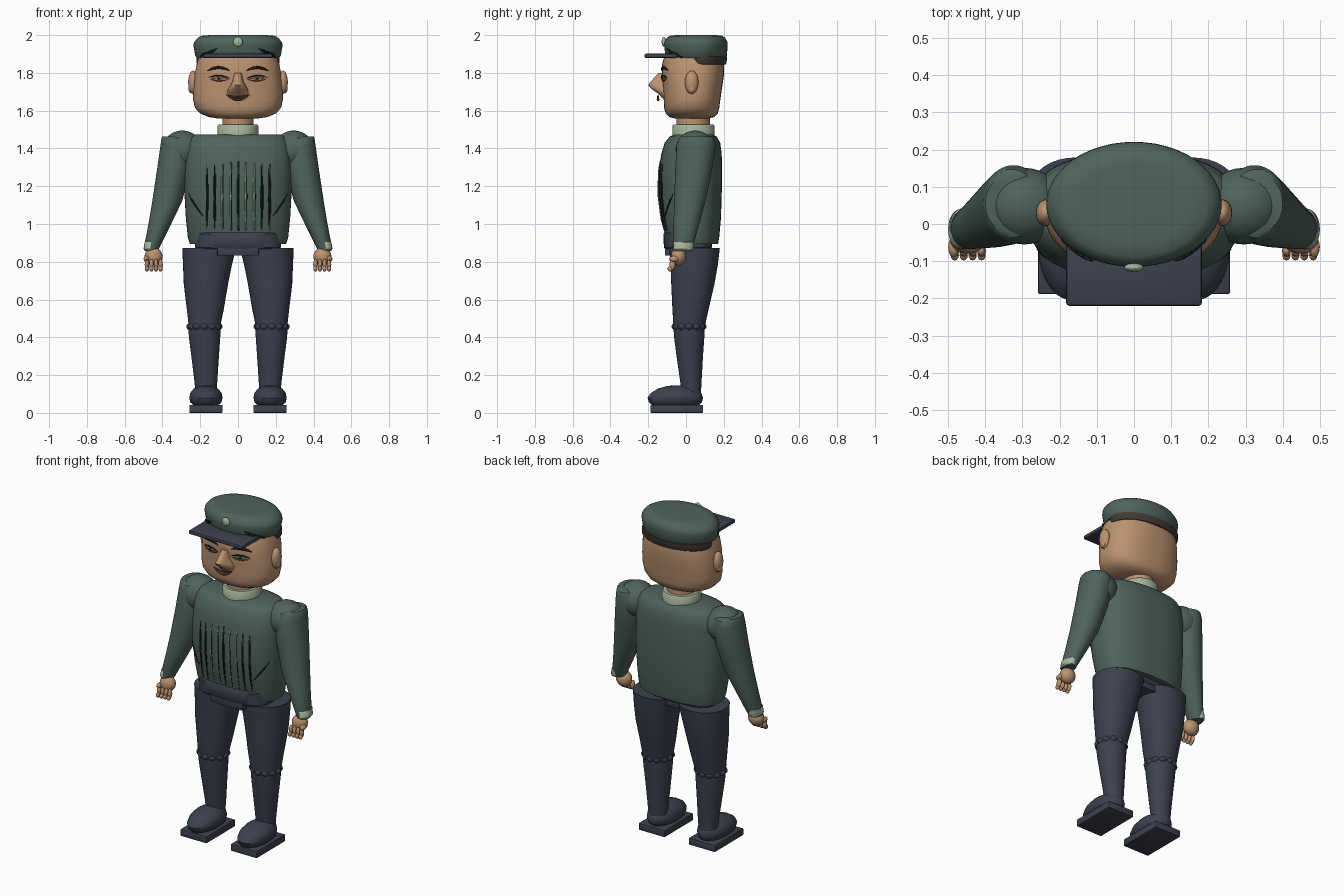
import bpy, bmesh, math
from mathutils import Vector


def colour(name, rgb):
    m = bpy.data.materials.new(name)
    m.diffuse_color = (*rgb, 1)
    return m


GREEN = colour("jacket green", (0.078, 0.125, 0.105))
NAVY = colour("trouser navy", (0.046, 0.053, 0.078))
SKIN = colour("skin", (0.50, 0.29, 0.165))
PALE = colour("pale green", (0.38, 0.46, 0.33))
BROWN = colour("hair brown", (0.055, 0.045, 0.036))
BLACK = colour("black", (0.012, 0.013, 0.015))
LIP = colour("lip brown", (0.13, 0.06, 0.038))


def finish(bm, name, mat, angle=40):
    bmesh.ops.recalc_face_normals(bm, faces=bm.faces)
    me = bpy.data.meshes.new(name)
    bm.to_mesh(me)
    bm.free()
    ob = bpy.data.objects.new(name, me)
    bpy.context.collection.objects.link(ob)
    me.materials.append(mat)
    bpy.ops.object.select_all(action='DESELECT')
    ob.select_set(True)
    bpy.context.view_layer.objects.active = ob
    bpy.ops.object.shade_smooth_by_angle(angle=math.radians(angle))
    return ob


def loft(name, mat, rings, n=2.0, seg=40, s=1):
    """Skin of superellipse rings (z, cx, cy, rx, ry), closed at both ends."""
    bm = bmesh.new()
    loops = []
    for z, cx, cy, rx, ry in rings:
        loop = []
        for i in range(seg):
            a = 2 * math.pi * i / seg
            c, d = math.cos(a), math.sin(a)
            x = math.copysign(abs(c) ** (2 / n), c) * rx
            y = math.copysign(abs(d) ** (2 / n), d) * ry
            loop.append(bm.verts.new((s * cx + x, cy + y, z)))
        loops.append(loop)
    for a, b in zip(loops, loops[1:]):
        for i in range(seg):
            j = (i + 1) % seg
            bm.faces.new((a[i], a[j], b[j], b[i]))
    bm.faces.new(loops[0])
    bm.faces.new(loops[-1])
    return finish(bm, name, mat)


def front(rings, x, z, n, lift=0.0):
    """Point on the front surface of a loft."""
    z = min(max(z, rings[0][0]), rings[-1][0])
    for a, b in zip(rings, rings[1:]):
        if a[0] <= z <= b[0]:
            t = (z - a[0]) / (b[0] - a[0])
            _, cx, cy, rx, ry = [p + (q - p) * t for p, q in zip(a, b)]
            u = min(abs((x - cx) / rx), 1)
            return Vector((x, cy - ry * (1 - u ** n) ** (1 / n) - lift, z))


def ball(name, mat, loc, size, seg=20):
    bm = bmesh.new()
    bmesh.ops.create_uvsphere(bm, u_segments=seg, v_segments=seg // 2, radius=1)
    bmesh.ops.scale(bm, vec=size, verts=bm.verts)
    bmesh.ops.translate(bm, vec=loc, verts=bm.verts)
    return finish(bm, name, mat)


def box(name, mat, lo, hi, bevel=0.006):
    bm = bmesh.new()
    bmesh.ops.create_cube(bm, size=1)
    lo, hi = Vector(lo), Vector(hi)
    bmesh.ops.scale(bm, vec=hi - lo, verts=bm.verts)
    bmesh.ops.translate(bm, vec=(lo + hi) / 2, verts=bm.verts)
    bmesh.ops.bevel(bm, geom=bm.edges[:], offset=bevel, segments=2, affect='EDGES', profile=0.5)
    return finish(bm, name, mat)


def stroke(name, mat, pts, width, taper=0.25):
    """Thin tapered line through points."""
    cu = bpy.data.curves.new(name, 'CURVE')
    cu.dimensions = '3D'
    cu.bevel_depth = width
    cu.bevel_resolution = 1
    cu.use_fill_caps = True
    sp = cu.splines.new('POLY')
    sp.points.add(len(pts) - 1)
    for i, p in enumerate(pts):
        sp.points[i].co = (*p, 1)
        sp.points[i].radius = taper + (1 - taper) * math.sin(math.pi * i / (len(pts) - 1))
    tmp = bpy.data.objects.new(name, cu)
    bm = bmesh.new()
    bpy.context.collection.objects.link(tmp)
    bpy.context.view_layer.update()
    me = bpy.data.meshes.new_from_object(tmp.evaluated_get(bpy.context.evaluated_depsgraph_get()))
    bm.from_mesh(me)
    bpy.data.objects.remove(tmp)
    return finish(bm, name, mat, 60)


def arc(a, b, rise, count=9):
    """(x, z) points from a to b bowed upward by rise."""
    for i in range(count):
        t = i / (count - 1)
        yield a[0] + (b[0] - a[0]) * t, a[1] + (b[1] - a[1]) * t + rise * 4 * t * (1 - t)


# Torso, belt and pelvis
TORSO = [(0.895, 0, 0.035, 0.255, 0.135), (0.93, 0, 0.034, 0.266, 0.142), (1.03, 0, 0.027, 0.276, 0.158),
         (1.15, 0, 0.022, 0.283, 0.167), (1.28, 0, 0.023, 0.284, 0.168), (1.37, 0, 0.029, 0.28, 0.16),
         (1.43, 0, 0.034, 0.27, 0.147), (1.462, 0, 0.038, 0.25, 0.125), (1.475, 0, 0.04, 0.225, 0.10)]
loft("jacket_body", GREEN, TORSO, 2.6, 56)
loft("belt", NAVY, [(0.868, 0, 0.01, 0.22, 0.12), (0.876, 0, 0.01, 0.228, 0.127),
                    (0.948, 0, 0.01, 0.228, 0.13), (0.956, 0, 0.01, 0.222, 0.124)], 3.2, 48)
box("pelvis", NAVY, (-0.11, -0.112, 0.832), (0.11, 0.13, 0.9))

# Chest stripes and slanted pockets
for x in (-0.165, -0.125, -0.085, -0.04, 0, 0.04, 0.085, 0.125, 0.165):
    top = 1.33 - 0.08 * abs(x)
    pts = [front(TORSO, x, 0.965 + (top - 0.965) * i / 12, 2.6, 0.001) for i in range(13)]
    stroke("chest_stripe", PALE if abs(x) in (0.04, 0.085) else BLACK, pts, 0.005, 0.3)
    pts = [p + Vector((0.006, 0.001, 0)) for p in pts]
    stroke("stripe_shadow", BLACK, pts, 0.003, 0.3)
for s in (1, -1):
    for k in range(3):
        a, b = (0.18 + 0.022 * k, 1.04 + 0.028 * k), (0.225 + 0.018 * k, 1.105 + 0.028 * k)
        stroke("pocket_line", BLACK, [front(TORSO, s * x, z, 2.6, 0.001) for x, z in arc(a, b, -0.008)], 0.004)

# Collar and neck
loft("collar", PALE, [(1.46, 0, 0.04, 0.108, 0.112), (1.518, 0, 0.04, 0.108, 0.112),
                      (1.526, 0, 0.04, 0.102, 0.106)])
loft("neck", SKIN, [(1.50, 0, 0.038, 0.083, 0.088), (1.60, 0, 0.038, 0.083, 0.088)])

# Head, nose and ears
HEAD = [(1.558, 0, 0.03, 0.10, 0.085), (1.566, 0, 0.03, 0.155, 0.118), (1.585, 0, 0.03, 0.20, 0.138),
        (1.615, 0, 0.03, 0.228, 0.146), (1.66, 0, 0.032, 0.238, 0.15), (1.72, 0, 0.035, 0.237, 0.156),
        (1.79, 0, 0.037, 0.23, 0.164), (1.85, 0, 0.038, 0.218, 0.164), (1.90, 0, 0.04, 0.20, 0.15)]
loft("head", SKIN, HEAD, 2.4, 56)
loft("nose", SKIN, [(1.665, 0, -0.105, 0.04, 0.02), (1.69, 0, -0.11, 0.056, 0.036), (1.712, 0, -0.118, 0.054, 0.062),
                    (1.735, 0, -0.12, 0.04, 0.08), (1.752, 0, -0.12, 0.03, 0.07),
                    (1.80, 0, -0.115, 0.02, 0.028)], 2, 24)
for s in (1, -1):
    ball("ear", SKIN, (s * 0.238, 0.03, 1.75), (0.026, 0.036, 0.062))
    ball("ear_lobe", SKIN, (s * 0.25, 0.03, 1.715), (0.013, 0.02, 0.022), 12)

# Brows, eyes and mouth
for s in (1, -1):
    def face_line(name, mat, a, b, rise, w, lift):
        stroke(name, mat, [front(HEAD, s * x, z, 2.4, lift) for x, z in arc(a, b, rise)], w)
    face_line("brow", BLACK, (0.045, 1.812), (0.16, 1.812), 0.016, 0.009, 0.004)
    face_line("upper_lid", BLACK, (0.045, 1.772), (0.155, 1.776), 0.011, 0.005, 0.006)
    face_line("eye_slit", PALE, (0.055, 1.77), (0.148, 1.771), 0.001, 0.006, 0.003)
    face_line("lower_lid", LIP, (0.05, 1.766), (0.15, 1.768), -0.009, 0.004, 0.005)
    ball("pupil", BLACK, front(HEAD, s * 0.10, 1.771, 2.4, 0.007), (0.012, 0.004, 0.006), 12)
s = 1
stroke("upper_lip", LIP, [front(HEAD, x, z, 2.4, 0.03) for x, z in arc((-0.066, 1.685), (0.066, 1.685), -0.013)], 0.006)
stroke("lower_lip", LIP, [front(HEAD, x, z, 2.4, 0.03) for x, z in arc((-0.06, 1.682), (0.06, 1.682), -0.025)], 0.008)

# Cap with visor, hair band and badge
CAP = [(1.88, 0, 0.053, 0.218, 0.156), (1.89, 0, 0.053, 0.226, 0.163), (1.945, 0, 0.053, 0.236, 0.168),
       (1.962, 0, 0.053, 0.233, 0.167), (1.985, 0, 0.053, 0.214, 0.155), (1.996, 0, 0.053, 0.195, 0.14),
       (2.0, 0, 0.053, 0.15, 0.105)]
loft("cap", GREEN, CAP, 2, 48)
loft("hair_band", BROWN, [(1.845, 0, 0.085, 0.215, 0.125), (1.852, 0, 0.085, 0.22, 0.13),
                          (1.887, 0, 0.085, 0.22, 0.132)], 2, 40)
box("visor", NAVY, (-0.183, -0.22, 1.878), (0.183, -0.03, 1.902), 0.009)
ball("badge", PALE, (0, -0.117, 1.964), (0.026, 0.012, 0.026))
for s in (1, -1):
    for k in range(4):
        a, b = (0.11 + 0.022 * k, 1.93 - 0.008 * k), (0.165 + 0.012 * k, 1.875 - 0.002 * k)
        stroke("hair_strand", BLACK, [front(CAP, s * x, max(z, 1.881), 2, 0.006) for x, z in arc(a, b, 0.006)], 0.006)

for s in (1, -1):
    # Sleeve, shoulder and cuff
    loft("sleeve", GREEN, [(0.858, 0.460, -0.018, 0.035, 0.047), (0.87, 0.459, -0.017, 0.040, 0.051),
                           (1.0, 0.414, 0.002, 0.060, 0.068), (1.12, 0.375, 0.02, 0.079, 0.083),
                           (1.28, 0.342, 0.04, 0.088, 0.097), (1.42, 0.324, 0.054, 0.086, 0.104),
                           (1.455, 0.33, 0.055, 0.075, 0.092), (1.464, 0.34, 0.055, 0.06, 0.075)], s=s)
    ball("shoulder", GREEN, (s * 0.295, 0.048, 1.392), (0.107, 0.103, 0.103), 32)
    loft("cuff", PALE, [(0.862, 0.468, -0.014, 0.028, 0.049), (0.868, 0.467, -0.014, 0.033, 0.054),
                        (0.902, 0.462, -0.012, 0.033, 0.054), (0.908, 0.46, -0.012, 0.028, 0.049)], s=s, seg=24)
    # Hand
    ball("palm", SKIN, (s * 0.447, -0.04, 0.828), (0.048, 0.04, 0.048))
    for k in range(4):
        x = s * (0.41 + 0.024 * k)
        ball("finger", SKIN, (x, -0.072, 0.785), (0.012, 0.016, 0.03), 12)
        ball("fingertip", SKIN, (x, -0.084, 0.763), (0.011, 0.014, 0.015), 12)
    ball("thumb", SKIN, (s * 0.485, -0.062, 0.815), (0.015, 0.028, 0.016), 12)

    # Trouser leg with scalloped knee
    loft("upper_leg", NAVY, [(0.45, 0.178, 0.016, 0.082, 0.082), (0.55, 0.173, 0.024, 0.098, 0.096),
                             (0.68, 0.170, 0.036, 0.117, 0.114), (0.78, 0.162, 0.043, 0.129, 0.125),
                             (0.872, 0.153, 0.045, 0.142, 0.134)], 2.2, s=s)
    loft("lower_leg", NAVY, [(0.10, 0.17, 0.027, 0.055, 0.052), (0.16, 0.17, 0.026, 0.06, 0.056),
                             (0.30, 0.174, 0.02, 0.073, 0.07), (0.40, 0.177, 0.017, 0.083, 0.08),
                             (0.46, 0.178, 0.016, 0.085, 0.083)], s=s)
    for k in range(12):
        a = 2 * math.pi * k / 12
        ball("knee_scallop", NAVY, (s * 0.178 + 0.073 * math.cos(a), 0.016 + 0.07 * math.sin(a), 0.457),
             (0.023, 0.023, 0.02), 12)
    # Shoe
    loft("shoe", NAVY, [(0.038, 0.17, -0.055, 0.062, 0.12), (0.055, 0.17, -0.056, 0.082, 0.14),
                        (0.08, 0.17, -0.057, 0.088, 0.147), (0.105, 0.17, -0.052, 0.083, 0.134),
                        (0.128, 0.17, -0.045, 0.065, 0.105), (0.142, 0.17, -0.04, 0.036, 0.062),
                        (0.146, 0.17, -0.04, 0.012, 0.02)], s=s)
    box("sole", NAVY, (s * 0.17 - 0.088, -0.188, 0), (s * 0.17 + 0.088, 0.09, 0.042), 0.004)
